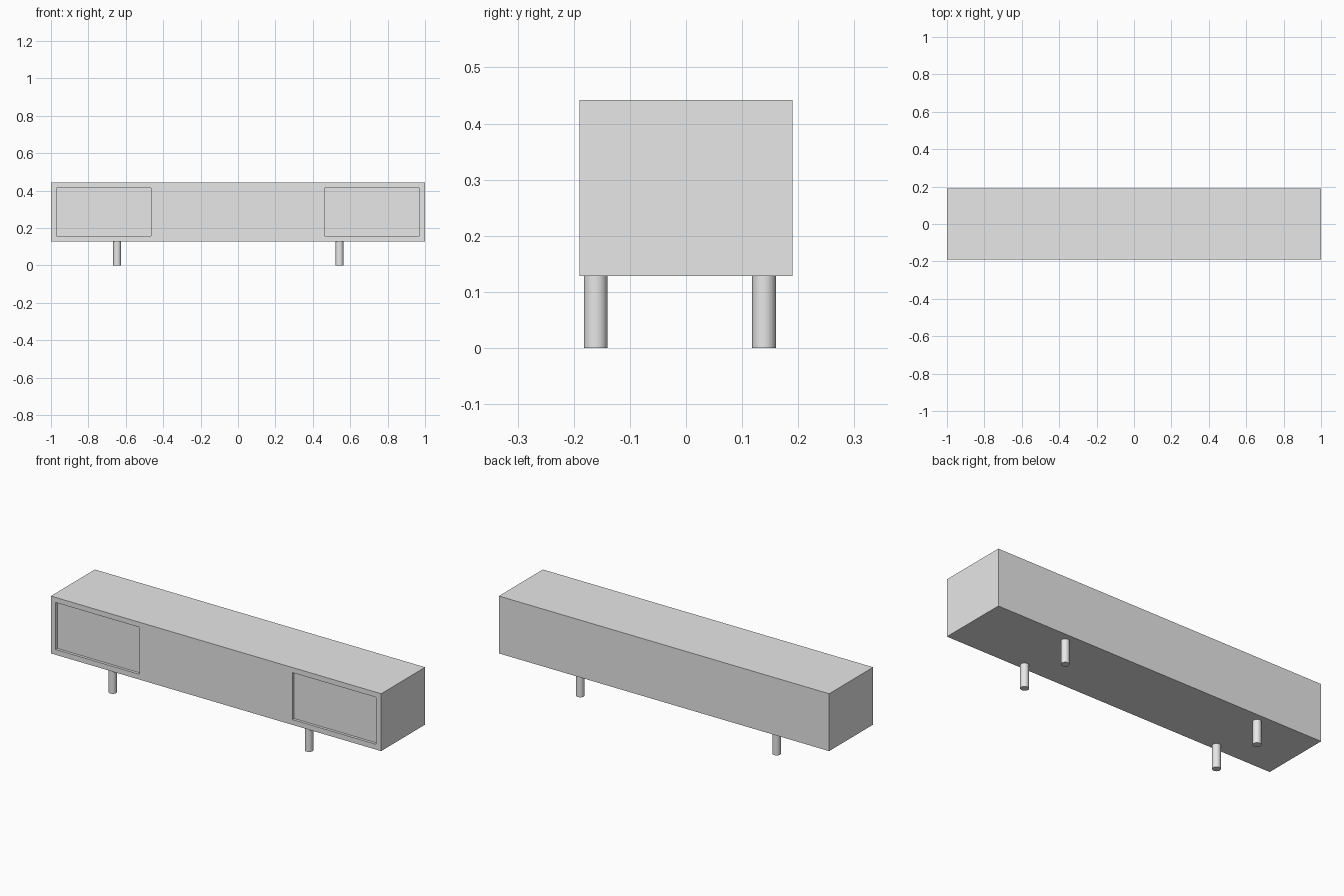
import bpy, bmesh
from mathutils import Vector, Matrix

if "Cube" in bpy.data.objects:
    bpy.data.objects.remove(bpy.data.objects["Cube"])

grey = bpy.data.materials.new("light_grey")
grey.diffuse_color = (0.8, 0.8, 0.8, 1)
grey.use_nodes = True
grey.node_tree.nodes["Principled BSDF"].inputs["Base Color"].default_value = grey.diffuse_color

BOTTOM, TOP, HALF_DEPTH = 0.128, 0.442, 0.19
PANEL_Z = (0.157, 0.414)
PANELS_X = ((-0.971, -0.464), (0.462, 0.97))
RECESS = 0.015


def add_object(name, bm):
    bmesh.ops.recalc_face_normals(bm, faces=bm.faces[:])
    mesh = bpy.data.meshes.new(name)
    bm.to_mesh(mesh)
    bm.free()
    mesh.materials.append(grey)
    obj = bpy.data.objects.new(name, mesh)
    bpy.context.collection.objects.link(obj)
    return obj


# Cabinet: a long box with two shallow recessed door panels in the front
bm = bmesh.new()
bmesh.ops.create_cube(bm, size=1)
bmesh.ops.scale(bm, vec=(2, 2 * HALF_DEPTH, TOP - BOTTOM), verts=bm.verts)
bmesh.ops.translate(bm, vec=(0, 0, (TOP + BOTTOM) / 2), verts=bm.verts)
cuts = [(Vector((x, 0, 0)), Vector((1, 0, 0))) for pair in PANELS_X for x in pair]
cuts += [(Vector((0, 0, z)), Vector((0, 0, 1))) for z in PANEL_Z]
for co, no in cuts:
    bmesh.ops.bisect_plane(bm, geom=bm.verts[:] + bm.edges[:] + bm.faces[:],
                           plane_co=co, plane_no=no)


def is_door(face):
    c = face.calc_center_median()
    return (face.normal.y < -0.9 and PANEL_Z[0] < c.z < PANEL_Z[1]
            and any(a < c.x < b for a, b in PANELS_X))


bm.normal_update()
doors = [f for f in bm.faces if is_door(f)]
new = bmesh.ops.extrude_face_region(bm, geom=doors)["geom"]
bmesh.ops.translate(bm, vec=(0, RECESS, 0),
                    verts=[v for v in new if isinstance(v, bmesh.types.BMVert)])
old = [f for f in doors if f.is_valid]
if old:
    bmesh.ops.delete(bm, geom=old, context='FACES')
add_object("cabinet", bm)

# Legs: four short round posts
for side, x in (("left", -0.646), ("right", 0.543)):
    for end, y in (("front", -0.161), ("back", 0.139)):
        bm = bmesh.new()
        bmesh.ops.create_cone(bm, cap_ends=True, segments=32, radius1=0.021,
                              radius2=0.021, depth=BOTTOM,
                              matrix=Matrix.Translation((x, y, BOTTOM / 2)))
        leg = add_object(f"{end}_{side}_leg", bm)
        bpy.ops.object.select_all(action='DESELECT')
        leg.select_set(True)
        bpy.context.view_layer.objects.active = leg
        bpy.ops.object.shade_smooth_by_angle()
